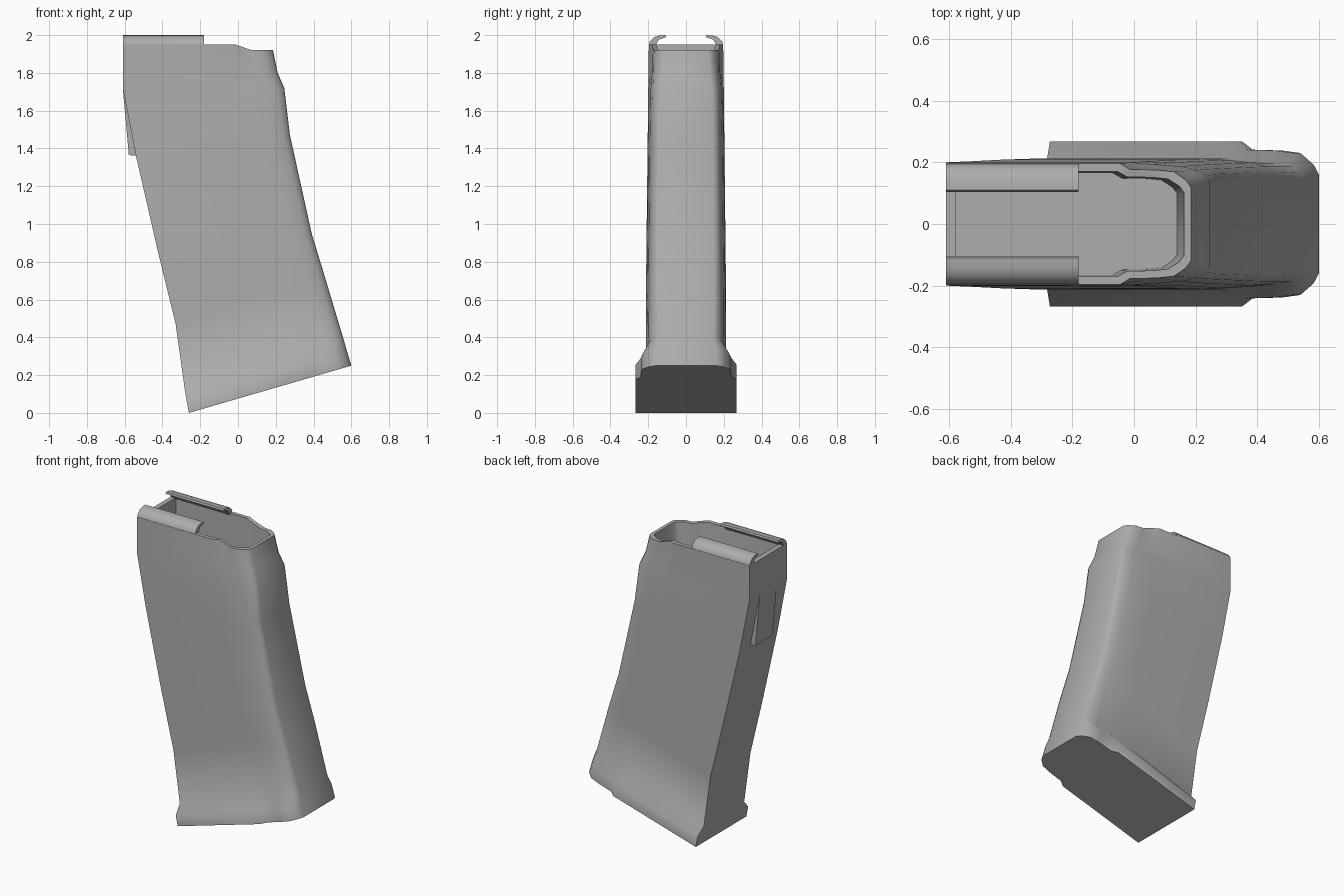
import bpy, bmesh, math

if "Cube" in bpy.data.objects:
    bpy.data.objects.remove(bpy.data.objects["Cube"])

GREY = (0.42, 0.42, 0.42, 1.0)
mat = bpy.data.materials.new("matte_grey")
mat.use_nodes = True
mat.diffuse_color = GREY
mat.node_tree.nodes["Principled BSDF"].inputs["Base Color"].default_value = GREY

# Half cross-sections: (fraction from back to front, fraction of half width)
STEPPED = [(0, 1), (.71, 1), (.75, .9), (.86, .89), (.93, .86), (.98, .72), (1, .6)]
ROUND = [(0, 1), (.7, 1), (.8, .98), (.9, .94), (.96, .88), (.99, .8), (1, .7)]


def finish(bm, name, angle=42):
    bmesh.ops.recalc_face_normals(bm, faces=bm.faces)
    mesh = bpy.data.meshes.new(name)
    bm.to_mesh(mesh)
    bm.free()
    ob = bpy.data.objects.new(name, mesh)
    bpy.context.collection.objects.link(ob)
    mesh.materials.append(mat)
    bpy.ops.object.select_all(action='DESELECT')
    ob.select_set(True)
    bpy.context.view_layer.objects.active = ob
    bpy.ops.object.shade_smooth_by_angle(angle=math.radians(angle))
    return ob


def ring(bm, back, front, w, k, rim=False):
    """Closed ring between a back and a front point; k blends round to stepped."""
    half = []
    for (ua, ya), (ub, yb) in zip(ROUND, STEPPED):
        u, y = ua + (ub - ua) * k, (ya + (yb - ya) * k) * w
        x = back[0] + (front[0] - back[0]) * u
        z = back[1] + (front[1] - back[1]) * u
        if rim:
            z = back[1] if u < .8 else front[1]
        half.append((x, y, z))
    pts = half + [(x, -y, z) for x, y, z in reversed(half)]
    return [bm.verts.new(p) for p in pts]


def prism(name, profile, axis, start, end):
    """Extrude a profile along x or y."""
    bm = bmesh.new()

    def place(a, b, d):
        return (d, a, b) if axis == 'x' else (a, d, b)
    rows = [[bm.verts.new(place(a, b, d)) for a, b in profile] for d in (start, end)]
    for r in rows:
        bm.faces.new(r)
    n = len(profile)
    for i in range(n):
        j = (i + 1) % n
        bm.faces.new((rows[0][i], rows[0][j], rows[1][j], rows[1][i]))
    return finish(bm, name)


# Curved hollow shell: flared base, body, necked top, rim, inner well
bm = bmesh.new()
stations = [
    ((-.26, 0), (.6, .25), .268, 1),
    ((-.273, .07), (.576, .33), .268, 1),
    ((-.282, .125), (.556, .4), .213, .3),
    ((-.33, .47), (.46, .72), .212, 0),
    ((-.423, .85), (.39, .95), .209, 0),
    ((-.54, 1.36), (.275, 1.47), .203, 0),
    ((-.61, 1.72), (.245, 1.72), .2, .15),
    ((-.61, 1.8), (.21, 1.8), .198, .6),
]
rings = [ring(bm, *s) for s in stations]
rings.append(ring(bm, (-.61, 1.95), (.185, 1.92), .197, 1, rim=True))
rings.append(ring(bm, (-.577, 1.95), (.162, 1.92), .17, 1, rim=True))
rings.append(ring(bm, (-.577, 1.7), (.14, 1.7), .165, 1))
bm.faces.new(rings[0])
bm.faces.new(rings[-1])
for a, b in zip(rings, rings[1:]):
    n = len(a)
    for i in range(n):
        j = (i + 1) % n
        bm.faces.new((a[i], a[j], b[j], b[i]))
finish(bm, "magazine_shell")

# Curled feed lips along both top edges
lip = [(.197, 1.94), (.192, 1.965), (.168, 1.99), (.14, 1.998), (.11, 2),
       (.104, 1.99), (.145, 1.975), (.165, 1.94)]
for name, s in (("feed_lip_back", 1), ("feed_lip_front", -1)):
    prism(name, [(y * s, z) for y, z in lip], 'x', -.61, -.18)

# Wedge shaped catch on the flat rear wall
wedge = [(-.61, 1.72), (-.578, 1.365), (-.53, 1.36), (-.59, 1.72)]
prism("rear_catch", wedge, 'y', -.09, .09)
